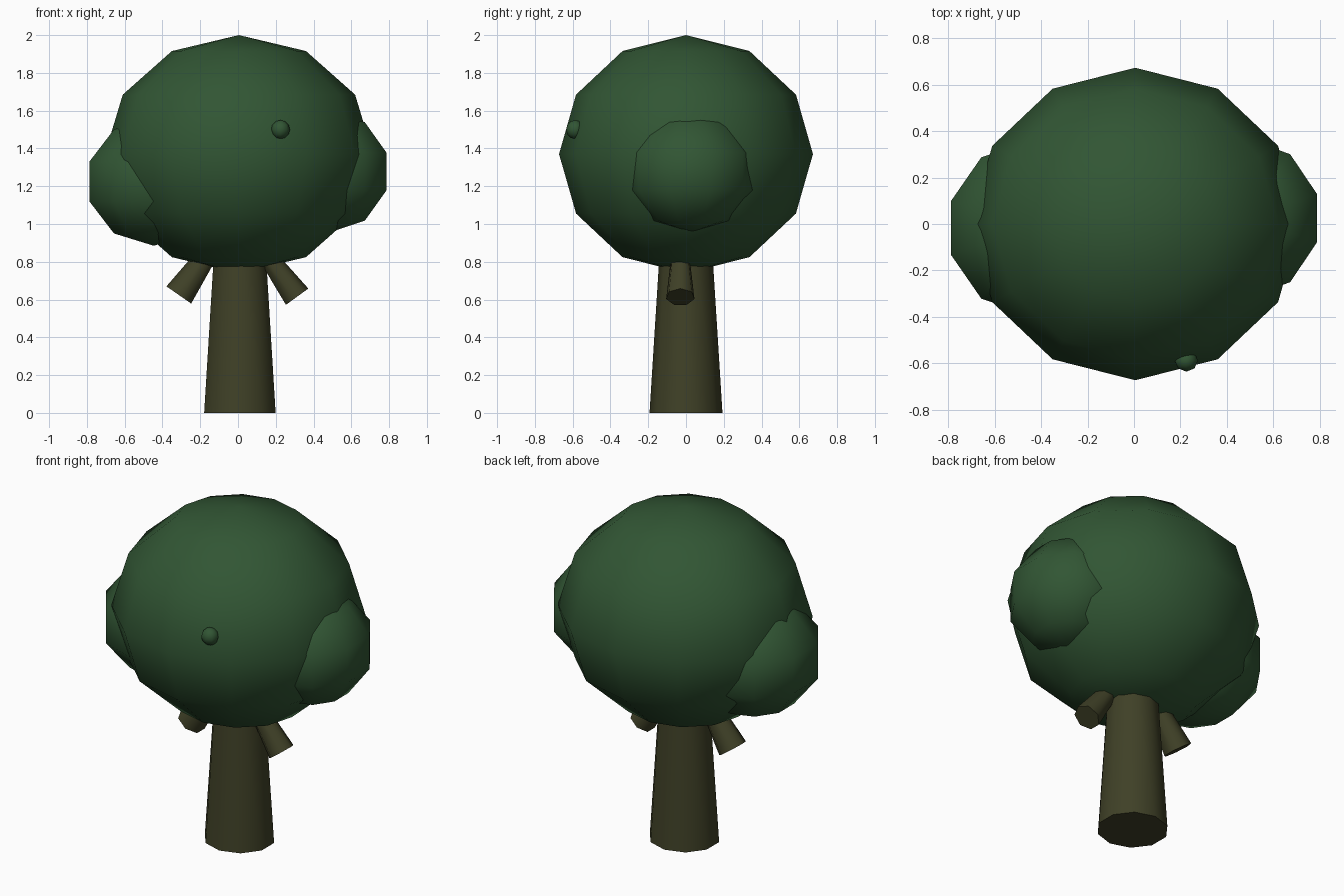
import bpy, math
from mathutils import Vector

if "Cube" in bpy.data.objects:
    bpy.data.objects.remove(bpy.data.objects["Cube"])


def material(name, rgb):
    m = bpy.data.materials.new(name)
    m.diffuse_color = (*rgb, 1)
    m.use_nodes = True
    m.node_tree.nodes["Principled BSDF"].inputs["Base Color"].default_value = m.diffuse_color
    return m


LEAF = material("leaf green", (0.031, 0.092, 0.034))
BARK = material("bark brown", (0.050, 0.052, 0.020))


def finish(name, mat):
    ob = bpy.context.object
    ob.name = name
    ob.data.materials.append(mat)
    bpy.ops.object.transform_apply(location=False, rotation=True, scale=True)
    bpy.ops.object.shade_smooth_by_angle(angle=math.radians(60))
    return ob


def leaf_ball(name, centre, radii, segments, rings):
    bpy.ops.mesh.primitive_uv_sphere_add(segments=segments, ring_count=rings,
                                         radius=1, location=centre)
    bpy.context.object.scale = radii
    finish(name, LEAF)


def branch(name, start, direction, length, r1, r2, sides):
    d = Vector(direction).normalized()
    bpy.ops.mesh.primitive_cone_add(vertices=sides, radius1=r1, radius2=r2, depth=length,
                                    location=Vector(start) + d * length / 2)
    bpy.context.object.rotation_euler = d.to_track_quat('Z', 'Y').to_euler()
    finish(name, BARK)


# Foliage: main crown, two side clumps and a small bump on the front
leaf_ball("crown", (0.005, 0, 1.37), (0.71, 0.672, 0.63), 12, 6)
leaf_ball("left_clump", (-0.446, -0.017, 1.225), (0.377, 0.395, 0.34), 10, 5)
leaf_ball("right_clump", (0.486, 0.025, 1.278), (0.332, 0.358, 0.322), 10, 5)
leaf_ball("front_bump", (0.225, -0.587, 1.5), (0.05, 0.048, 0.05), 8, 6)

# Tapered trunk, reaching up into the crown
bpy.ops.mesh.primitive_cone_add(vertices=10, radius1=0.195, radius2=0.138, depth=0.9,
                                location=(0.01, 0, 0.45))
bpy.context.object.scale = (1.02, 0.99, 1)
finish("trunk", BARK)

# Branch stubs, wide at the free end and narrowing into the trunk
branch("left_branch", (-0.31, 0.0, 0.622), (0.57, 0, 0.82), 0.32, 0.084, 0.05, 7)
branch("right_branch", (0.31, -0.03, 0.613), (-0.59, 0, 0.81), 0.32, 0.077, 0.045, 7)
